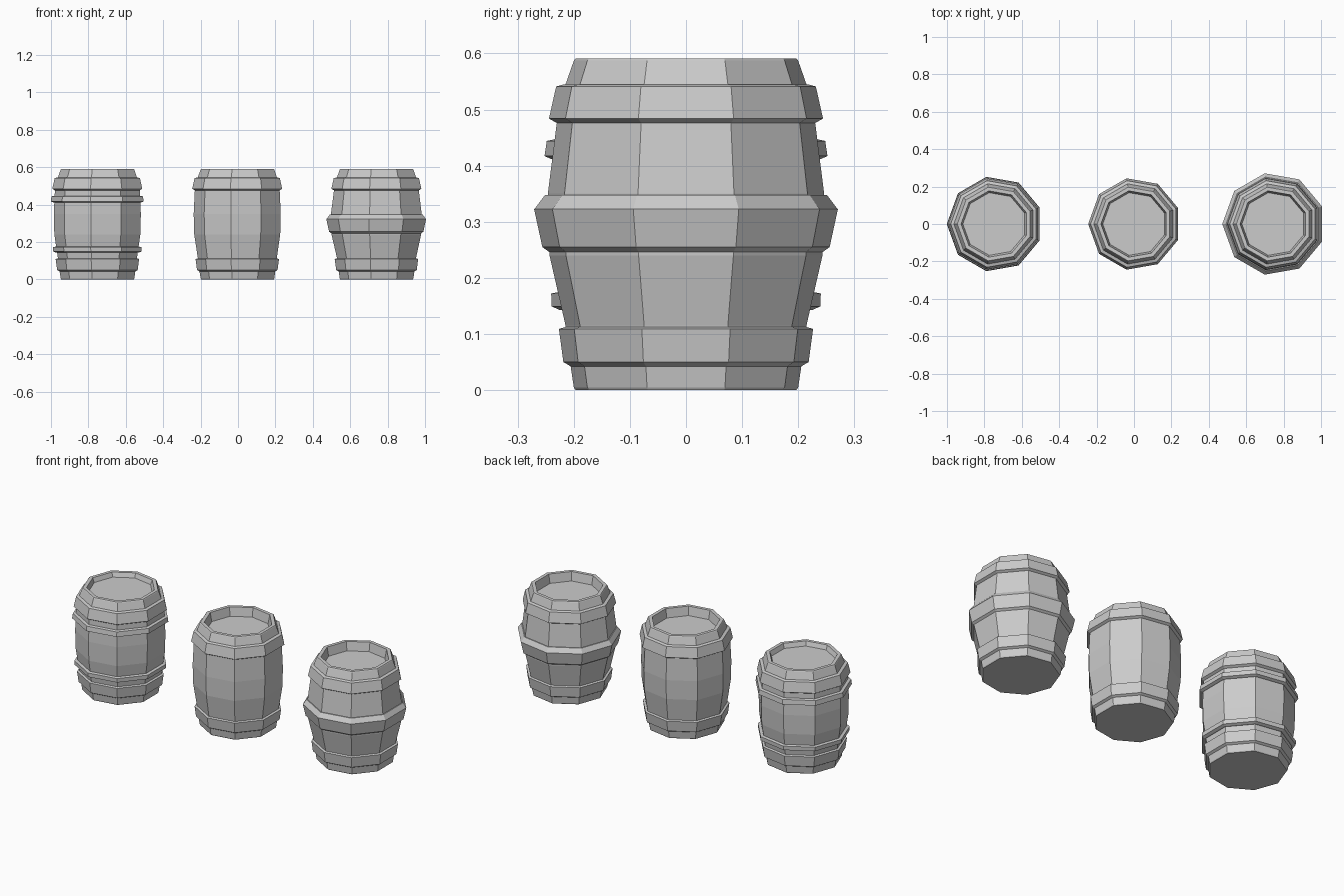
import bpy, bmesh
from math import sin, cos, pi

if "Cube" in bpy.data.objects:
    bpy.data.objects.remove(bpy.data.objects["Cube"])

SIDES = 9  # one corner points to -x, a flat faces +x


def lathe(name, profile, x, closed=False):
    """Spin an (r, z) profile into a flat-faced nine-sided solid."""
    bm = bmesh.new()
    rings = []
    for r, z in profile:
        angles = [pi + 2 * pi * i / SIDES for i in range(SIDES)]
        rings.append([bm.verts.new((r * cos(a), r * sin(a), z)) for a in angles])
    pairs = list(zip(rings, rings[1:]))
    if closed:
        pairs.append((rings[-1], rings[0]))
    else:
        bm.faces.new(rings[0])
        bm.faces.new(rings[-1])
    for low, high in pairs:
        for i in range(SIDES):
            j = (i + 1) % SIDES
            bm.faces.new((low[i], low[j], high[j], high[i]))
    bmesh.ops.recalc_face_normals(bm, faces=bm.faces)
    mesh = bpy.data.meshes.new(name)
    bm.to_mesh(mesh)
    bm.free()
    obj = bpy.data.objects.new(name, mesh)
    obj.location.x = x
    bpy.context.collection.objects.link(obj)


def hoop(name, x, low, high, inner=0.19, lip=0.008):
    """Metal band with sloped upper and lower edges; low/high are (r, z)."""
    (r0, z0), (r1, z1) = low, high
    lathe(name, [(inner, z0 - lip), (r0 - 0.014, z0 - lip), (r0, z0),
                 (r1, z1), (r1 - 0.014, z1 + lip / 2), (inner, z1 + lip / 2)],
          x, closed=True)


def barrel(name, x, belly, lid_depth, extra_hoops):
    # Staves, rim and sunken lid
    lathe(name + "_body", [
        (0.2, 0), (0.203, 0.005), (0.21, 0.05), (0.218, 0.115),
        (belly - 0.003, 0.24), (belly, 0.35), (0.234, 0.475),
        (0.218, 0.545), (0.203, 0.587), (0.2, 0.591),
        (0.18, 0.591), (0.17, 0.591 - lid_depth)], x)
    # Hoops near both ends
    hoop(name + "_bottom_hoop", x, (0.222, 0.05), (0.23, 0.109))
    hoop(name + "_top_hoop", x, (0.248, 0.484), (0.235, 0.541))
    # Extra hoops that differ per barrel
    for i, (low, high, lip) in enumerate(extra_hoops):
        hoop(f"{name}_extra_hoop_{i + 1}", x, low, high, lip=lip)


# Left barrel: two narrow hoops
barrel("left_barrel", -0.745, 0.24, 0.025, [
    ((0.243, 0.149), (0.244, 0.172), 0.006),
    ((0.256, 0.417), (0.252, 0.444), 0.006)])
# Middle barrel: end hoops only
barrel("middle_barrel", 0.003, 0.24, 0.05, [])
# Right barrel: wide belly hoop
barrel("right_barrel", 0.747, 0.25, 0.05, [
    ((0.26, 0.255), (0.275, 0.323), 0.01)])

# Sloping shoulder on top of the belly hoop
lathe("right_barrel_belly_shoulder", [
    (0.2, 0.315), (0.274, 0.323), (0.255, 0.348), (0.2, 0.348)],
    0.747, closed=True)
